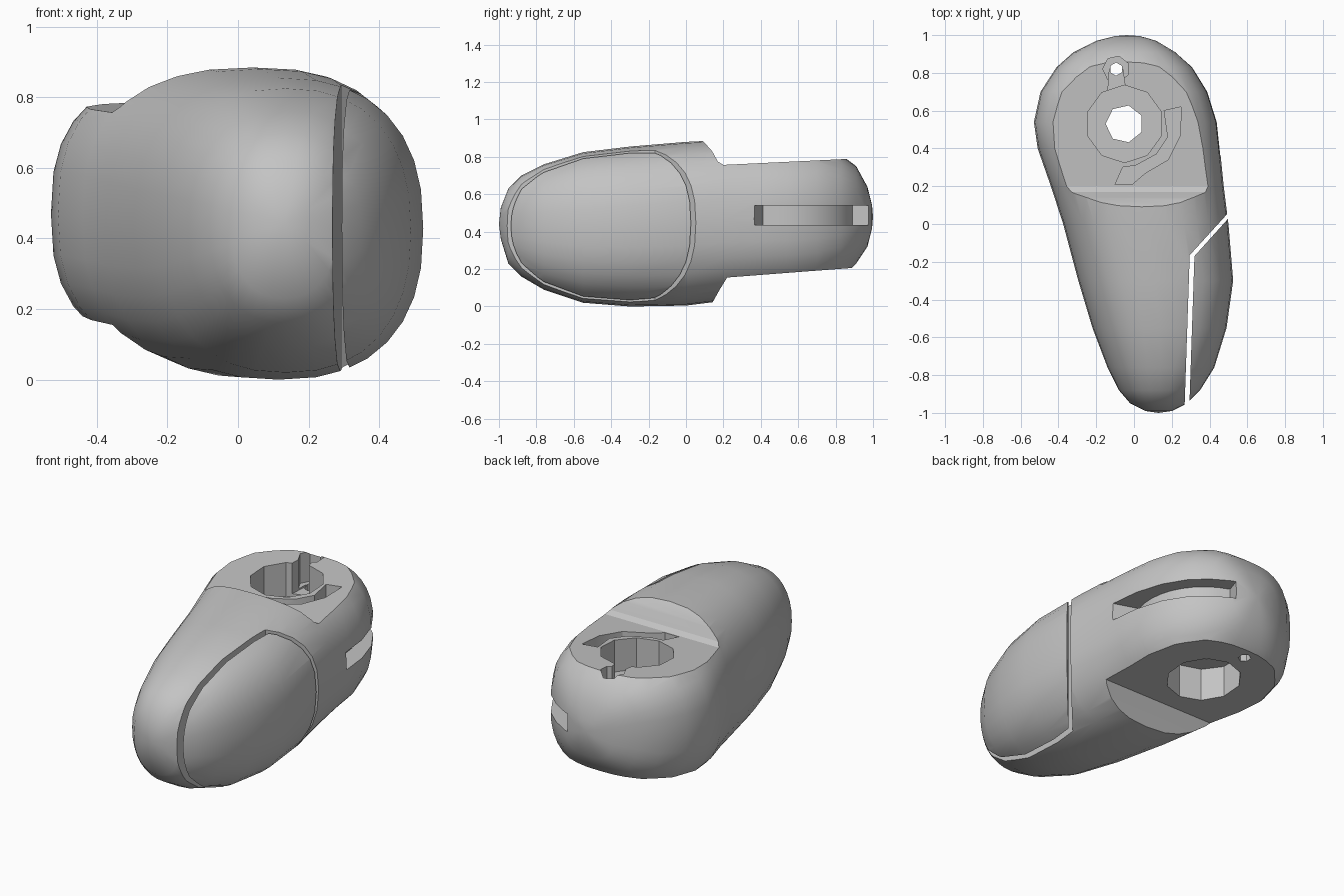
import bpy, bmesh, math

cube = bpy.data.objects.get("Cube")
if cube:
    bpy.data.objects.remove(cube, do_unlink=True)

grey = bpy.data.materials.new("plain grey")
grey.use_nodes = True
colour = (0.55, 0.55, 0.55, 1)
grey.diffuse_color = colour
grey.node_tree.nodes["Principled BSDF"].inputs["Base Color"].default_value = colour


def finish(name, bm):
    bmesh.ops.recalc_face_normals(bm, faces=bm.faces)
    mesh = bpy.data.meshes.new(name)
    bm.to_mesh(mesh)
    bm.free()
    mesh.materials.append(grey)
    obj = bpy.data.objects.new(name, mesh)
    bpy.context.collection.objects.link(obj)
    return obj


def prism(name, points, axis, low, high):
    """Extrude a flat outline along x or z."""
    bm = bmesh.new()
    place = (lambda p, h: (h, *p)) if axis == "x" else (lambda p, h: (*p, h))
    ends = [[bm.verts.new(place(p, h)) for p in points] for h in (low, high)]
    for ring in ends:
        bm.faces.new(ring)
    for i in range(len(points)):
        j = (i + 1) % len(points)
        bm.faces.new((ends[0][i], ends[0][j], ends[1][j], ends[1][i]))
    return finish(name, bm)


def polygon(cx, cy, radius, sides):
    return [(cx + radius * math.cos(math.tau * (i + 0.5) / sides),
             cy + radius * math.sin(math.tau * (i + 0.5) / sides)) for i in range(sides)]


def boolean(target, tool, operation="DIFFERENCE"):
    mod = target.modifiers.new("cut", "BOOLEAN")
    mod.operation, mod.object, mod.solver = operation, tool, "EXACT"
    bpy.ops.object.select_all(action="DESELECT")
    bpy.context.view_layer.objects.active = target
    target.select_set(True)
    bpy.ops.object.modifier_apply(modifier=mod.name)
    bpy.data.objects.remove(tool, do_unlink=True)


# Rounded housing sections: y, right x, left x, bottom, top
STATIONS = [
    (-.99, .06, .2, .36, .53), (-.95, -.02, .28, .23, .63),
    (-.88, -.08, .35, .16, .7), (-.76, -.14, .425, .09, .76),
    (-.55, -.22, .49, .02, .825), (-.3, -.295, .525, 0, .855),
    (0, -.375, .5, .005, .88), (.2, -.44, .475, .03, .89),
    (.4, -.51, .455, .05, .89), (.54, -.53, .44, .06, .88),
    (.7, -.495, .39, .09, .86), (.83, -.41, .31, .15, .81),
    (.91, -.32, .22, .23, .75), (.97, -.2, .12, .32, .64),
    (.995, -.1, .03, .42, .54),
]
SIDES = 32


def housing(name):
    """Loft superellipse sections from the nose to the rounded tail."""
    bm = bmesh.new()
    rings = []
    for y, x0, x1, z0, z1 in STATIONS:
        power = 2 / (2.5 + 0.25 * y)
        ring = []
        for i in range(SIDES):
            a = math.tau * i / SIDES
            c, s = math.cos(a), math.sin(a)
            x = (x0 + x1) / 2 + (x1 - x0) / 2 * math.copysign(abs(c) ** power, c)
            z = (z0 + z1) / 2 + (z1 - z0) / 2 * math.copysign(abs(s) ** power, s)
            ring.append(bm.verts.new((x, y, z)))
        rings.append(ring)
    nose = bm.verts.new((.13, -1, .44))
    tail = bm.verts.new((-.04, 1, .48))
    for i in range(SIDES):
        j = (i + 1) % SIDES
        bm.faces.new((nose, rings[0][i], rings[0][j]))
        bm.faces.new((tail, rings[-1][j], rings[-1][i]))
        for a, b in zip(rings, rings[1:]):
            bm.faces.new((a[i], b[i], b[j], a[j]))
    return finish(name, bm)


body = housing("main_body")
panel = housing("side_panel")

# Separate side panel with an open gap behind it
boolean(panel, prism("panel_shape", [(.8, .36), (.5, .03), (.32, -.17), (.285, -1.2), (.8, -1.2)],
                     "z", -1, 2), "INTERSECT")
boolean(body, prism("gap_shape", [(.8, .39), (.5, .06), (.295, -.165), (.26, -1.2), (.8, -1.2)],
                    "z", -1, 2))

# Sloping flats above and below the tail
boolean(body, prism("top_flat", [(.02, 1.2), (.02, .96), (.1, .875), (.14, .83), (.17, .775),
                                 (.2, .757), (1.2, .805), (1.2, 1.2)], "x", -1, 1))
boolean(body, prism("bottom_flat", [(.11, -.3), (.13, 0), (.18, .09), (.22, .155),
                                    (1.2, .23), (1.2, -.3)], "x", -1, 1))

# Round wells on both faces, joined by a through hole
CX, CY = -.05, .53
for low, high in ((.58, 1), (-1, .36)):
    boolean(body, prism("well", polygon(CX, CY, .205, 10), "z", low, high))
boolean(body, prism("centre_hole", polygon(CX, CY, .1, 7), "z", -1, 2))

# Keyhole neck with a pin hole
boolean(body, prism("neck", [(-.14, .68), (-.04, .68), (-.06, .82), (-.13, .82)], "z", .6, 1))
boolean(body, prism("pin_well", polygon(-.095, .82, .07, 7), "z", .61, 1))
boolean(body, prism("pin_hole", polygon(-.095, .82, .035, 6), "z", -1, 2))

# Hooked groove beside the well
boolean(body, prism("hook_groove", [
    (.25, .62), (.245, .47), (.18, .34), (.06, .27), (-.01, .21), (-.1, .21),
    (-.06, .3), (.01, .31), (.12, .37), (.18, .46), (.16, .6)], "z", .64, 1))

# Curved slot wrapping the left side of the tail
angles = [math.radians(-18 + 10 * i) for i in range(10)]
arc = [(CX + .38 * math.cos(a), CY + .38 * math.sin(a)) for a in angles]
arc += [(CX + .75 * math.cos(a), CY + .75 * math.sin(a)) for a in reversed(angles)]
boolean(body, prism("side_slot", arc, "z", .435, .54))

for obj in (body, panel):
    bpy.ops.object.select_all(action="DESELECT")
    bpy.context.view_layer.objects.active = obj
    obj.select_set(True)
    bpy.ops.object.shade_smooth_by_angle(angle=math.radians(30))
